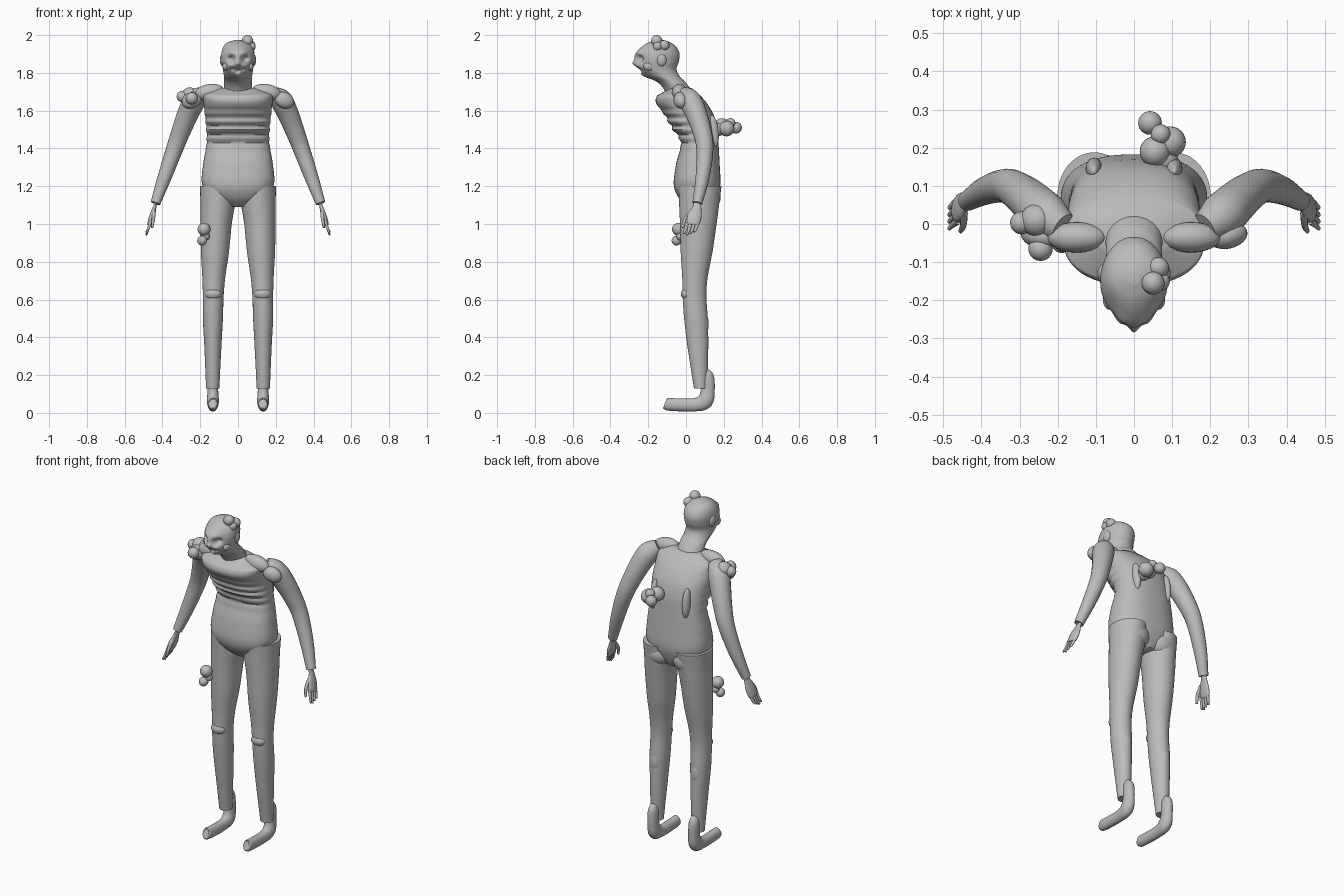
import bpy
import bmesh
import math
from mathutils import Vector

if "Cube" in bpy.data.objects:
    bpy.data.objects.remove(bpy.data.objects["Cube"], do_unlink=True)

GREY = (0.5, 0.5, 0.5, 1.0)
clay = bpy.data.materials.new("clay_grey")
clay.use_nodes = True
clay.diffuse_color = GREY
clay.node_tree.nodes["Principled BSDF"].inputs["Base Color"].default_value = GREY


def finish(name, bm):
    """Turn a bmesh into a smooth shaded object."""
    bmesh.ops.recalc_face_normals(bm, faces=bm.faces)
    mesh = bpy.data.meshes.new(name)
    bm.to_mesh(mesh)
    bm.free()
    mesh.materials.append(clay)
    obj = bpy.data.objects.new(name, mesh)
    bpy.context.collection.objects.link(obj)
    bpy.ops.object.select_all(action="DESELECT")
    obj.select_set(True)
    bpy.context.view_layer.objects.active = obj
    bpy.ops.object.shade_smooth_by_angle(angle=math.radians(50))
    return obj


def smooth_path(stations, steps):
    """Catmull-Rom interpolation through tuples of any length."""
    last = len(stations) - 1
    result = []
    for i in range(last):
        a, b, c, d = (stations[min(max(i + k, 0), last)] for k in (-1, 0, 1, 2))
        for s in range(steps):
            t = s / steps
            result.append([q + t / 2 * (r - p + t * (2 * p - 5 * q + 4 * r - u + t * (3 * (q - r) + u - p)))
                           for p, q, r, u in zip(a, b, c, d)])
    return result + [list(stations[last])]


def skin(name, rings):
    """Bridge rings of points and cap both ends."""
    bm = bmesh.new()
    loops = [[bm.verts.new(p) for p in ring] for ring in rings]
    n = len(loops[0])
    for low, high in zip(loops, loops[1:]):
        for i in range(n):
            j = (i + 1) % n
            bm.faces.new((low[i], low[j], high[j], high[i]))
    bm.faces.new(loops[0])
    bm.faces.new(loops[-1])
    return finish(name, bm)


def stack(name, slices, steps=5, sides=40, power=2.0, shape=None):
    """Loft horizontal slices: (x, z, front y, back y, half width)."""
    rings = []
    for x, z, front, back, half in smooth_path(slices, steps):
        ring = []
        for i in range(sides):
            a = math.tau * i / sides
            c, s = math.cos(a), math.sin(a)
            u = math.copysign(abs(c) ** (2 / power), c)
            v = math.copysign(abs(s) ** (2 / power), s)
            p = Vector((u * half, (front + back) / 2 + v * (back - front) / 2, z))
            if shape:
                p = shape(p, u, v)
            p.x += x
            ring.append(p)
        rings.append(ring)
    return skin(name, rings)


def sweep(name, path, side=1, flat=1.0, steps=5, sides=20):
    """Round tube along (x, y, z, radius); flat scales it along x."""
    points = smooth_path(path, steps)
    centres = [Vector((side * p[0], p[1], p[2])) for p in points]
    rings = []
    for i, c in enumerate(centres):
        tangent = (centres[min(i + 1, len(centres) - 1)] - centres[max(i - 1, 0)]).normalized()
        across = (Vector((1, 0, 0)) - tangent * tangent.x).normalized()
        other = tangent.cross(across)
        r = points[i][3]
        rings.append([c + across * math.cos(a) * r * flat + other * math.sin(a) * r
                      for a in (math.tau * k / sides for k in range(sides))])
    return skin(name, rings)


def blob(name, centre, radii, side=1, turn=(0, 0, 0)):
    """Ellipsoid, or a ball when radii is a single number."""
    if not isinstance(radii, tuple):
        radii = (radii,) * 3
    bm = bmesh.new()
    bmesh.ops.create_uvsphere(bm, u_segments=24, v_segments=14, radius=1)
    obj = finish(name, bm)
    obj.location = (side * centre[0], centre[1], centre[2])
    obj.scale = radii
    obj.rotation_euler = (turn[0], side * turn[1], side * turn[2])
    return obj


# Torso with ripples of skin over the ribs
def ribs(p, u, v):
    if 1.38 < p.z < 1.63:
        fade = math.sin(math.pi * (p.z - 1.38) / 0.25)
        wave = 0.007 * fade * math.sin(p.z * math.tau / 0.045)
        p.y -= wave * max(-v, 0)
        p.x += wave * u * max(0.4 - v, 0)
    return p


stack("torso", [
    (0, 1.09, .01, .14, .04), (0, 1.14, -.04, .165, .14), (0, 1.21, -.065, .182, .19),
    (0, 1.32, -.052, .178, .184), (0, 1.43, -.028, .172, .166), (0, 1.51, -.075, .165, .168),
    (0, 1.58, -.115, .145, .175), (0, 1.64, -.158, .11, .182), (0, 1.675, -.155, .08, .185),
    (0, 1.69, -.135, .065, .17), (0, 1.72, -.08, .03, .1)],
    steps=8, sides=56, power=2.4, shape=ribs)

# Face relief: (x, z, spread, push), positive pushes forward
RELIEF = [(0.036, 1.875, 0.017, -0.035), (0.0, 1.85, 0.013, 0.014), (0.04, 1.835, 0.018, 0.014),
          (0.0, 1.812, 0.012, -0.02), (0.028, 1.82, 0.010, -0.018), (0.0, 1.785, 0.02, 0.014),
          (0.035, 1.908, 0.018, 0.008)]


def face(p, u, v):
    p.x *= 1 - 0.3 * max(-v, 0) ** 2
    if v < 0:
        push = sum(d * math.exp(-((abs(p.x) - x) ** 2 + (p.z - z) ** 2) / s ** 2) for x, z, s, d in RELIEF)
        p.y -= push * min(1, -2 * v)
    return p


stack("head_and_neck", [
    (0, 1.62, -.09, .05, .074), (0, 1.7, -.11, .03, .075), (0, 1.75, -.15, -.002, .073),
    (0, 1.785, -.215, -.035, .075), (0, 1.82, -.255, -.05, .08), (0, 1.86, -.273, -.038, .087),
    (0, 1.9, -.268, -.034, .088), (0, 1.935, -.238, -.05, .079), (0, 1.96, -.2, -.08, .058),
    (0, 1.974, -.16, -.12, .016)], steps=8, sides=72, shape=face)

for side, label in ((1, "left_"), (-1, "right_")):
    # Trouser leg, knee and calf
    stack(label + "leg", [
        (side * .104, 1.2, -.04, .188, .097), (side * .108, 1.1, -.036, .175, .091),
        (side * .116, 1.0, -.032, .162, .083), (side * .122, .85, -.028, .14, .074),
        (side * .128, .72, -.02, .115, .061), (side * .131, .62, -.018, .108, .055),
        (side * .133, .5, -.01, .115, .053), (side * .133, .35, .008, .118, .045),
        (side * .134, .13, .042, .112, .035)])
    blob(label + "knee", (.131, .005, .63), (.044, .032, .032), side)
    blob(label + "calf", (.133, .088, .47), (.034, .032, .075), side)
    blob(label + "buttock", (.09, .115, 1.14), (.085, .068, .07), side)

    # Foot bending forward from the heel
    sweep(label + "foot", [
        (.134, .1, .22, .022), (.134, .112, .19, .036), (.133, .115, .12, .037), (.133, .1, .062, .042),
        (.133, .045, .043, .035), (.133, -.05, .043, .034), (.133, -.1, .047, .033), (.133, -.112, .05, .024)],
        side, flat=.76)

    # Shoulder and arm
    blob(label + "collar_muscle", (.15, -.035, 1.698), (.078, .04, .043), side, (0, .15, 0))
    blob(label + "shoulder_fold", (.245, -.03, 1.655), (.055, .035, .042), side, (0, .4, .2))
    sweep(label + "arm", [
        (.185, -.01, 1.69, .04), (.228, .02, 1.655, .059), (.262, .052, 1.59, .057),
        (.298, .082, 1.5, .051), (.335, .1, 1.4, .045), (.388, .088, 1.25, .037), (.437, .06, 1.11, .026)],
        side)

    # Hand with four fingers and a thumb
    sweep(label + "palm", [
        (.43, .062, 1.13, .018), (.441, .058, 1.09, .023), (.452, .048, 1.05, .036),
        (.464, .038, 1.01, .036), (.469, .035, .995, .026)], side, flat=.4)
    for k in range(4):
        y = .062 - .018 * k
        tip = .942 + .008 * abs(k - 2)
        sweep(label + "finger_%d" % (k + 1), [
            (.461, y, 1.02, .01), (.473, y - .008, .98, .009), (.485, y - .02, tip, .006)],
            side, flat=.8, steps=3, sides=10)
    sweep(label + "thumb", [
        (.446, .03, 1.065, .013), (.448, -.004, 1.025, .011), (.455, -.018, .98, .007)],
        side, flat=.8, steps=3, sides=10)

    # Ear, cheek and shoulder blade ridge
    blob(label + "ear", (.08, -.13, 1.868), (.016, .026, .033), side)
    blob(label + "jowl", (.064, -.195, 1.835), (.018, .03, .024), side)
    blob(label + "back_ridge", (.105, .145, 1.49), (.022, .028, .085), side, (.1, 0, 0))

# Clusters of round growths
GROWTHS = {
    "scalp": [(.05, -.155, 1.97, .03), (.064, -.115, 1.945, .028), (.07, -.15, 1.94, .024)],
    "shoulder": [(-.255, .01, 1.68, .043), (-.295, .003, 1.675, .03), (-.245, -.065, 1.665, .032),
                 (-.212, -.015, 1.67, .034)],
    "back": [(.095, .215, 1.505, .041), (.055, .19, 1.52, .04), (.042, .265, 1.51, .031),
             (.07, .235, 1.535, .026), (.08, .17, 1.5, .035)],
    "thigh": [(-.18, -.04, .972, .034), (-.19, -.05, .912, .026), (-.172, -.03, .935, .022)],
}
for place, balls in GROWTHS.items():
    for number, (x, y, z, r) in enumerate(balls, 1):
        blob("%s_growth_%d" % (place, number), (x, y, z), r)
